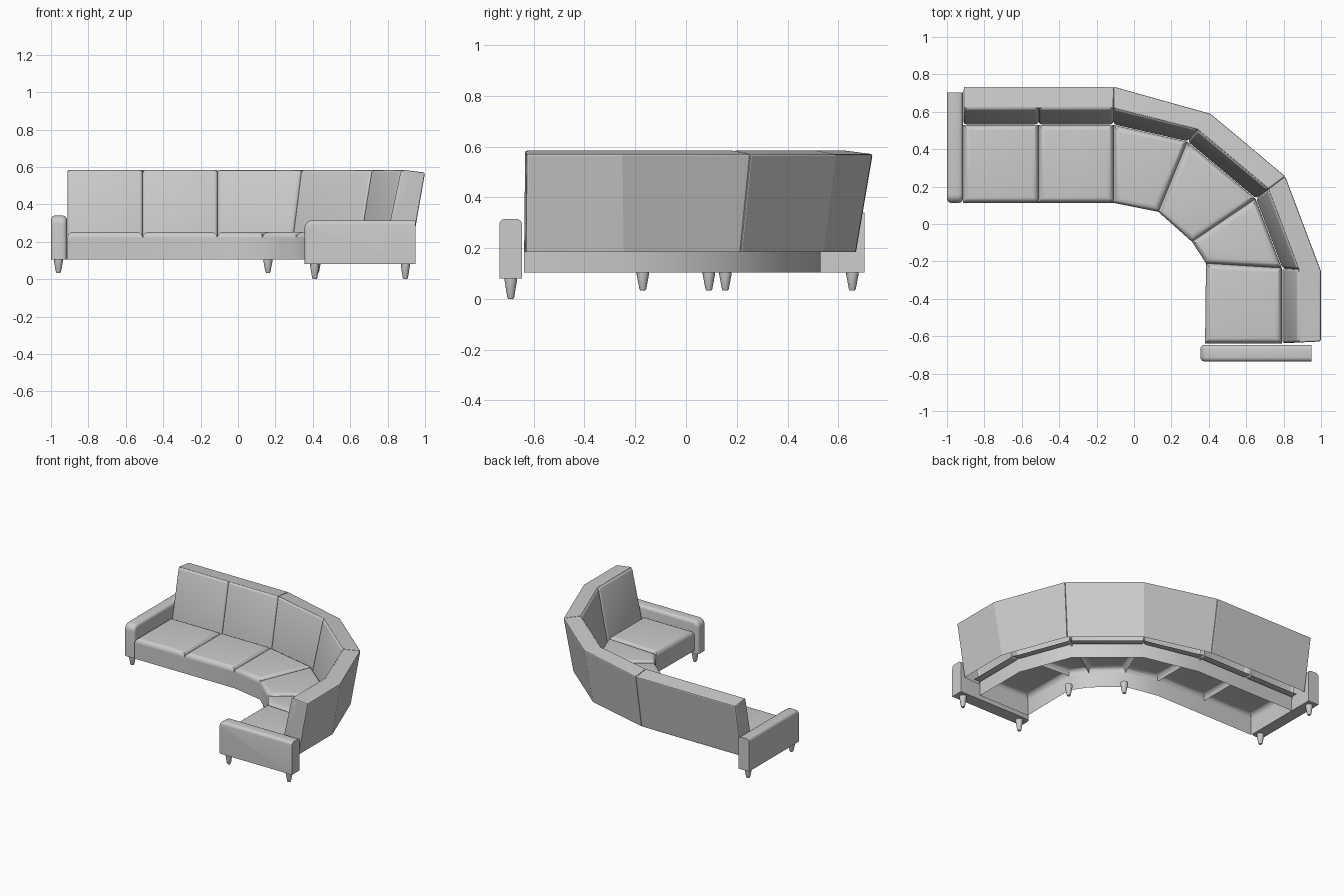
import bpy, bmesh, math
from mathutils import Vector

if "Cube" in bpy.data.objects:
    bpy.data.objects.remove(bpy.data.objects["Cube"])

# Plan outlines, left end to front right end: seat front, seat rear, back outer top
FRONT = [(-.913, .113), (-.51, .113), (-.11, .113), (.13, .065), (.31, -.095), (.385, -.21), (.38, -.638)]
REAR = [(-.913, .53), (-.51, .53), (-.11, .53), (.285, .44), (.65, .135), (.79, -.235), (.79, -.638)]
OUTER = [(-.91, .735), (-.51, .735), (-.108, .735), (.41, .59), (.81, .255), (1.0, -.25), (1.0, -.628)]


def finish(name, bm, angle=35):
    me = bpy.data.meshes.new(name)
    bm.to_mesh(me)
    bm.free()
    ob = bpy.data.objects.new(name, me)
    bpy.context.collection.objects.link(ob)
    bpy.ops.object.select_all(action='DESELECT')
    ob.select_set(True)
    bpy.context.view_layer.objects.active = ob
    bpy.ops.object.shade_smooth_by_angle(angle=math.radians(angle))
    return ob


def loft(rings, caps=True):
    bm = bmesh.new()
    vs = [[bm.verts.new(p) for p in r] for r in rings]
    n = len(rings[0])
    for a, b in zip(vs, vs[1:]):
        for i in range(n):
            j = (i + 1) % n
            bm.faces.new((a[i], a[j], b[j], b[i]))
    if caps:
        bm.faces.new(vs[0])
        bm.faces.new(vs[-1])
    bmesh.ops.recalc_face_normals(bm, faces=bm.faces)
    return bm


def bevel(bm, width, seg, test):
    edges = [e for e in bm.edges if test(e)]
    bmesh.ops.bevel(bm, geom=edges, offset=width, segments=seg, profile=.5,
                    affect='EDGES', clamp_overlap=True)


def remove(bm, points, tol=.03):
    # open the shell: drop the faces whose centre lies nearest the given points
    for p in points:
        f = min(bm.faces, key=lambda f: (f.calc_center_median() - p).length)
        bmesh.ops.delete(bm, geom=[f], context='FACES')


def ring(i, profile):
    # back cross-section at outline station i: t runs from seat rear to back outer edge
    r, o = Vector(REAR[i]), Vector(OUTER[i])
    return [Vector((*r.lerp(o, t), z)) for t, z in profile]


def side_mid(i, j, profile, a, b):
    # centre of profile side a-b between two stations
    p, q = ring(i, profile), ring(j, profile)
    return (p[a] + p[b] + q[a] + q[b]) / 4


# Base skirt, open underneath
loop = FRONT + REAR[::-1]
finish("base_skirt", loft([[(x, y, z) for x, y in loop] for z in (.105, .222)], caps=False))

# Seat cushions and back cushions as upholstery shells
CUSHION = [(0.0, .2), (.39, .584), (.6, .576), (.3, .2)]
for i in range(6):
    quad = [FRONT[i], FRONT[i + 1], REAR[i + 1], REAR[i]]
    bm = loft([[(x, y, z) for x, y in quad] for z in (.215, .253)])
    bottom = min(bm.faces, key=lambda f: f.calc_center_median().z)
    bmesh.ops.delete(bm, geom=[bottom], context='FACES')
    bevel(bm, .034, 5, lambda e: all(v.co.z > .24 for v in e.verts))
    finish(f"seat_cushion_{i + 1}", bm)

    bm = loft([ring(i, CUSHION), ring(i + 1, CUSHION)])
    remove(bm, [side_mid(i, i + 1, CUSHION, 2, 3)])
    bevel(bm, .016, 4, lambda e: not e.is_boundary)
    finish(f"back_cushion_{i + 1}", bm)

# Back shells: straight, corner and short side; open front and underside
SHELL = [(.05, .185), (.43, .585), (1.0, .57), (.68, .185)]
for name, a, b in (("back_long", 0, 2), ("back_corner", 2, 4), ("back_short", 4, 6)):
    bm = loft([ring(i, SHELL) for i in range(a, b + 1)])
    bevel(bm, .008, 2, lambda e: e.calc_face_angle(0) > math.radians(50)
          and sum(v.co.z for v in e.verts) > .5)
    for i in range(a, b):
        remove(bm, [side_mid(i, i + 1, SHELL, 0, 1), side_mid(i, i + 1, SHELL, 3, 0)])
    for i in (a, b):  # inner joints stay open
        if 0 < i < 6:
            remove(bm, [sum(ring(i, SHELL), Vector()) / 4])
    finish(name, bm, 20)


# Armrests: rounded top, rounded front upper corner and front edges
def arm(name, lo, hi, ax):
    (x0, y0, z0), (x1, y1, z1) = lo, hi
    bm = loft([[(x0, y0, z), (x1, y0, z), (x1, y1, z), (x0, y1, z)] for z in (z0, z1)])
    bevel(bm, .045, 6, lambda e: all(v.co.z > z1 - .01 and v.co[ax] < lo[ax] + .01 for v in e.verts))
    bevel(bm, .022, 4, lambda e: e.calc_face_angle(0) > math.radians(60)
          and not all(v.co.z < z0 + .01 for v in e.verts)
          and not all(v.co[ax] > hi[ax] - .01 for v in e.verts))
    finish(name, bm)


arm("left_arm", (-1, .113, .105), (-.915, .703, .34), 1)
arm("right_arm", (.355, -.735, .08), (.95, -.646, .315), 0)

# Tapered legs: x, y, top z
LEGS = [(-.96, .155, .105), (-.96, .655, .105), (.16, .09, .105), (.42, -.17, .105),
        (.41, -.69, .08), (.895, -.69, .08)]
for k, (x, y, top) in enumerate(LEGS):
    bottom = 0 if top < .1 else .033
    prof = [(.025, top + .01), (.024, top - .01), (.014, bottom + .008), (.010, bottom)]
    rings = [[(x + r * math.cos(a * math.pi / 8), y + r * math.sin(a * math.pi / 8), z)
              for a in range(16)] for r, z in prof]
    finish(f"leg_{k + 1}", loft(rings))
